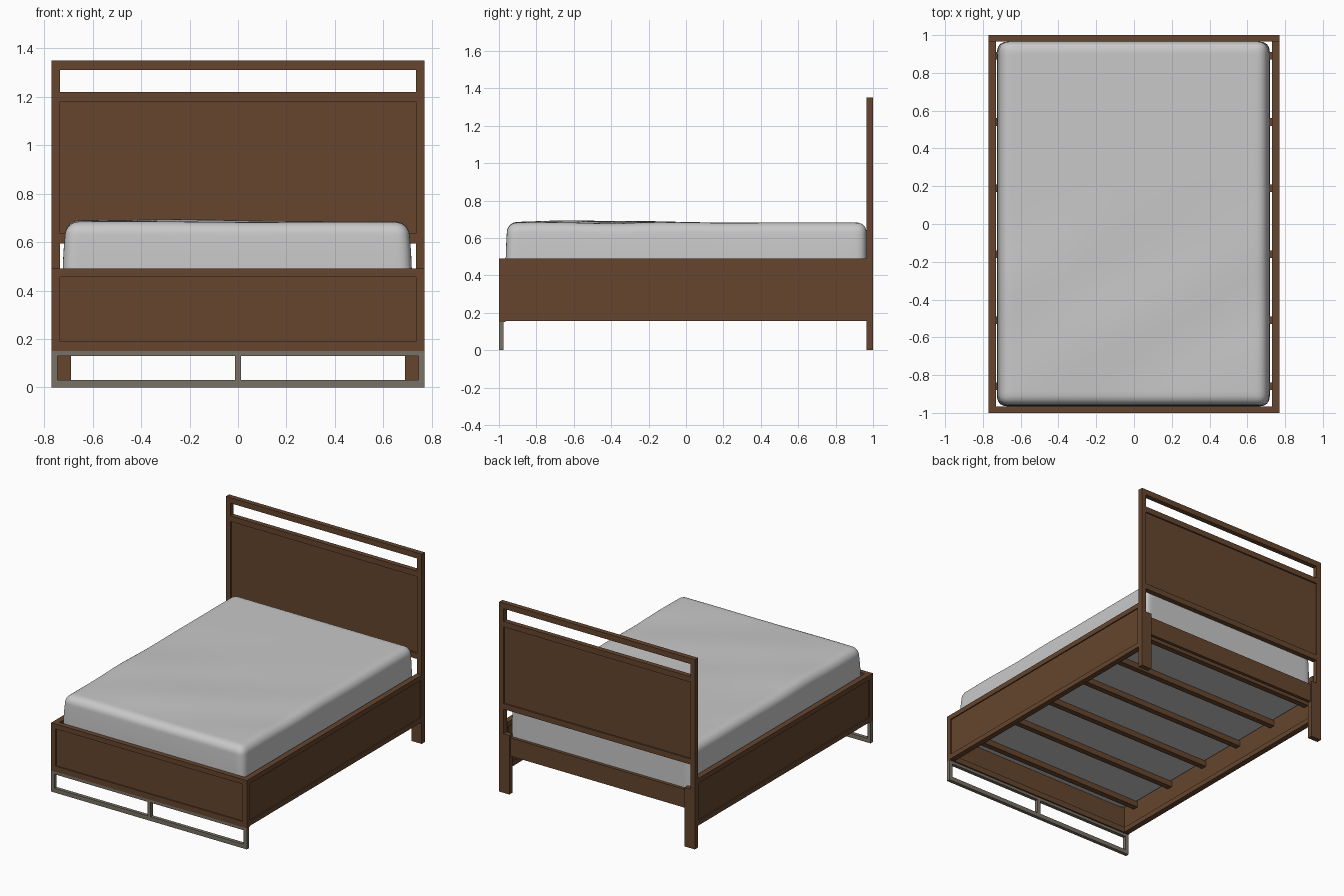
import bpy, bmesh, math
from mathutils import Vector

if "Cube" in bpy.data.objects:
    bpy.data.objects.remove(bpy.data.objects["Cube"])


def material(name, rgb):
    m = bpy.data.materials.new(name)
    m.diffuse_color = (*rgb, 1)
    m.use_nodes = True
    m.node_tree.nodes["Principled BSDF"].inputs["Base Color"].default_value = m.diffuse_color
    return m


WOOD = material("walnut brown", (0.13, 0.06, 0.027))
METAL = material("warm grey metal", (0.19, 0.165, 0.13))
CLOTH = material("light grey fabric", (0.58, 0.58, 0.58))


def boxes(name, ranges, mat):
    """One object made of boxes, each (x0, x1, y0, y1, z0, z1)."""
    bm = bmesh.new()
    for x0, x1, y0, y1, z0, z1 in ranges:
        verts = bmesh.ops.create_cube(bm, size=1)["verts"]
        for v in verts:
            v.co = Vector(((x0 + x1) / 2 + v.co.x * (x1 - x0),
                           (y0 + y1) / 2 + v.co.y * (y1 - y0),
                           (z0 + z1) / 2 + v.co.z * (z1 - z0)))
    me = bpy.data.meshes.new(name)
    bm.to_mesh(me)
    bm.free()
    me.materials.append(mat)
    ob = bpy.data.objects.new(name, me)
    bpy.context.collection.objects.link(ob)
    return ob


W, F = 0.77, 0.735          # outer half width, inner edge of the frame
B = 0.965                   # inner face of headboard and footboard

# Headboard: posts, wider lower legs, rails and recessed panel
for side, s in (("left", -1), ("right", 1)):
    post = sorted((s * F, s * W))
    leg = sorted((s * 0.69, s * W))
    boxes(f"headboard_post_{side}", [(*post, B, 1, 0.42, 1.35)], WOOD)
    boxes(f"back_leg_{side}", [(*leg, B, 1, 0, 0.42)], WOOD)
for name, z0, z1 in (("top", 1.31, 1.35), ("middle", 1.18, 1.22), ("bottom", 0.595, 0.635)):
    boxes(f"headboard_{name}_rail", [(-F, F, B, 1, z0, z1)], WOOD)
boxes("headboard_panel", [(-F, F, 0.975, 0.99, 0.635, 1.18)], WOOD)
boxes("headboard_lower_rail", [(-0.69, 0.69, 0.967, 0.99, 0.27, 0.40)], WOOD)

# Footboard: frame with recessed panel
boxes("footboard_frame", [
    (-W, W, -1, -B, 0.455, 0.49), (-W, W, -1, -B, 0.15, 0.19),
    (-W, -F, -1, -B, 0.19, 0.455), (F, W, -1, -B, 0.19, 0.455)], WOOD)
boxes("footboard_panel", [(-F, F, -0.992, -0.972, 0.19, 0.455)], WOOD)

# Side boards: frame with recessed panel
for side, s in (("left", -1), ("right", 1)):
    x = sorted((s * 0.73, s * W))
    p = sorted((s * 0.737, s * 0.762))
    boxes(f"side_frame_{side}", [
        (*x, -B, B, 0.455, 0.49), (*x, -B, B, 0.155, 0.19),
        (*x, 0.955, B, 0.19, 0.455)], WOOD)
    boxes(f"side_panel_{side}", [(*p, -B, 0.955, 0.19, 0.455)], WOOD)

# Slats under the mattress
for i in range(6):
    y = -0.86 + i * 0.35
    boxes(f"slat_{i + 1}", [(-0.737, 0.737, y - 0.02, y + 0.02, 0.29, 0.33)], WOOD)

# Metal front stand
M = 0.745
boxes("front_stand", [
    (-W, W, -1, -0.975, 0, 0.03), (-W, W, -1, -0.975, 0.13, 0.15),
    (-W, -M, -1, -0.975, 0.03, 0.13), (M, W, -1, -0.975, 0.03, 0.13),
    (-0.012, 0.012, -1, -0.975, 0.03, 0.13)], METAL)

# Mattress: soft rounded block with gentle creases on top
H = Vector((0.722, 0.965, 0.176))
bm = bmesh.new()
bmesh.ops.create_cube(bm, size=2)
bmesh.ops.subdivide_edges(bm, edges=bm.edges[:], cuts=41, use_grid_fill=True)
R = 0.05
for v in bm.verts:
    p = Vector([math.sin(c * math.pi / 2) * h for c, h in zip(v.co, H)])
    core = Vector([max(-(h - R), min(h - R, c)) for c, h in zip(p, H)])
    if p.z < 0:
        core.z = p.z                       # flat underside, rounded upright corners
    d = p - core
    if d.length > 1e-6:
        reach = max(abs(c) for c in d)
        p = core + d.normalized() * reach
    t = (p.z + H.z) / (2 * H.z)            # 0 at the bottom, 1 on top
    p.x *= 1 - 0.025 * t ** 3
    p.y *= 1 - 0.012 * t ** 3 if p.y < 0 else 1
    bump = 0.012 * math.exp(-((p.x + 0.35) ** 2 + (p.y + 0.5) ** 2) / 0.12)
    crease = 0.004 * math.sin(9 * (p.y - 0.7 * p.x)) * math.exp(-(p.y + 0.4) ** 2 / 0.2)
    p.z += max(0, t - 0.5) * 2 * (bump + crease)
    v.co = p + Vector((-0.003, 0, 0.33 + H.z))
me = bpy.data.meshes.new("mattress")
bm.to_mesh(me)
bm.free()
me.materials.append(CLOTH)
mattress = bpy.data.objects.new("mattress", me)
bpy.context.collection.objects.link(mattress)
bpy.context.view_layer.objects.active = mattress
mattress.select_set(True)
bpy.ops.object.shade_smooth_by_angle(angle=math.radians(40))
